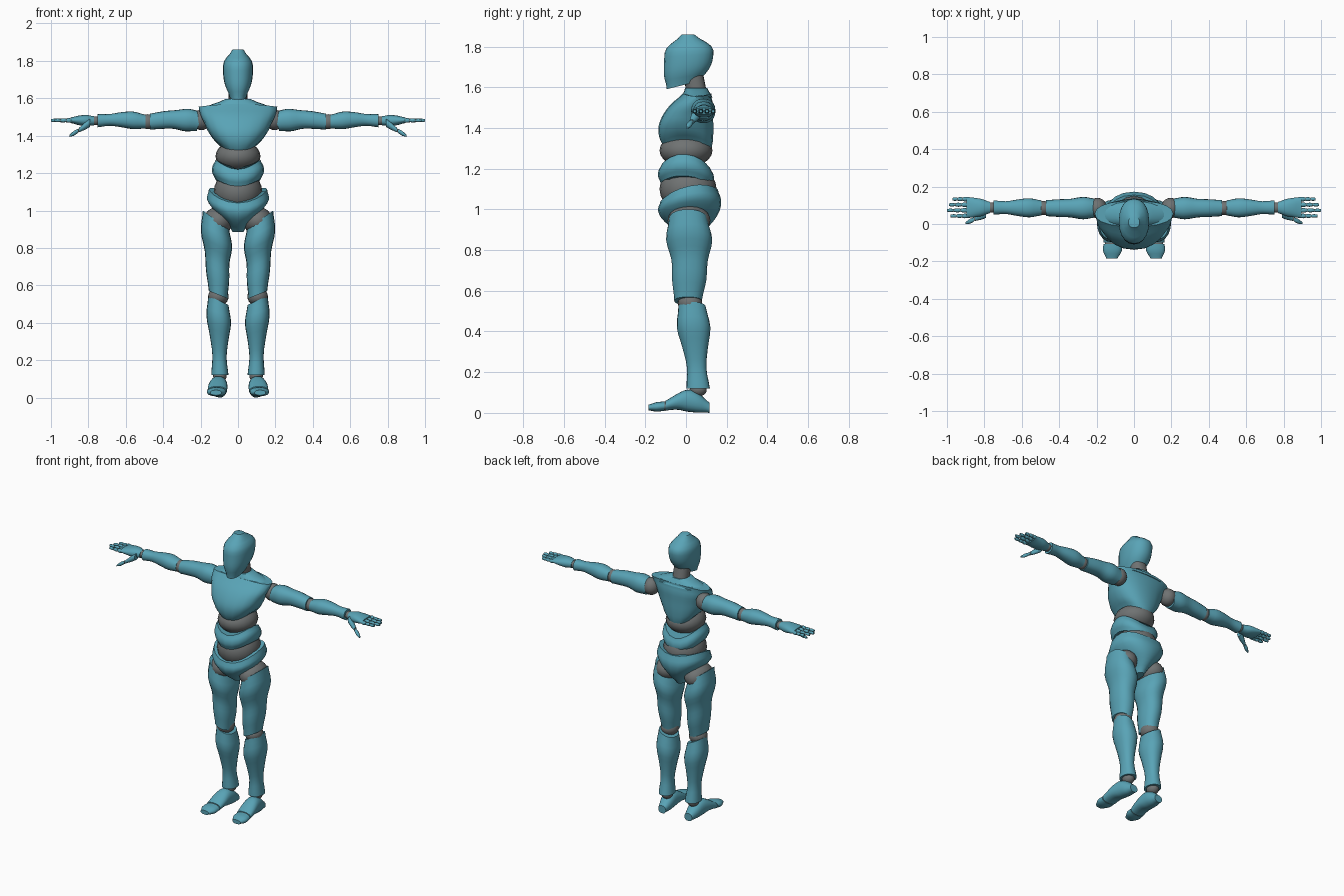
import bpy
import bmesh
from math import cos, sin, pi, copysign, radians
from mathutils import Vector, Matrix

default_cube = bpy.data.objects.get("Cube")
if default_cube:
    bpy.data.objects.remove(default_cube, do_unlink=True)

X, Y, Z = range(3)
LEVEL = (0, 0, 0)


def make_material(name, colour):
    material = bpy.data.materials.new(name)
    material.use_nodes = True
    material.diffuse_color = colour
    material.node_tree.nodes["Principled BSDF"].inputs["Base Color"].default_value = colour
    return material


teal = make_material("teal shell", (.1, .37, .47, 1))
grey = make_material("grey joint", (.16, .17, .17, 1))


def finish(bm, name, material):
    bmesh.ops.recalc_face_normals(bm, faces=bm.faces)
    mesh = bpy.data.meshes.new(name)
    bm.to_mesh(mesh)
    bm.free()
    mesh.materials.append(material)
    part = bpy.data.objects.new(name, mesh)
    bpy.context.collection.objects.link(part)
    bpy.ops.object.select_all(action="DESELECT")
    part.select_set(True)
    bpy.context.view_layer.objects.active = part
    bpy.ops.object.shade_smooth_by_angle(angle=radians(42))


def spline(sizes, position):
    """Smooth curve through evenly spaced sizes, position running from 0 to 1."""
    last = len(sizes) - 1
    i = min(int(position * last), last - 1)
    f = position * last - i
    start, end = sizes[i], sizes[i + 1]
    pull_in = (end - sizes[max(i - 1, 0)]) / 2
    pull_out = (sizes[min(i + 2, last)] - start) / 2
    delta = end - start
    return (start + pull_in * f + (delta * 3 - pull_in * 2 - pull_out) * f ** 2
            + (pull_in + pull_out - delta * 2) * f ** 3)


def shell(name, start, end, widths, depths=None, ratio=1, axis=Z, bow=0,
          start_cut=LEVEL, end_cut=LEVEL, material=teal, side=1, count=20):
    """Skin oval rings from start to end; each cut is (side slope, depth slope, side arch)."""
    depths = depths or [width * ratio for width in widths]
    across, deep = [i for i in range(3) if i != axis]
    start, end = Vector(start), Vector(end)
    bm = bmesh.new()
    rings = []
    steps = (len(widths) - 1) * 3
    for step in range(steps + 1):
        f = step / steps
        centre = start.lerp(end, f)
        centre[deep] += bow * sin(pi * f)
        cut = Vector(start_cut).lerp(Vector(end_cut), f)
        width, depth = spline(widths, f), spline(depths, f)
        ring = []
        for k in range(count):
            angle = 2 * pi * k / count
            u, v = (copysign(abs(w) ** .9, w) for w in (cos(angle), sin(angle)))
            point = centre.copy()
            point[across] += width * u
            point[deep] += depth * v
            point[axis] += cut.dot((u, v, u * u))
            point.x *= side
            ring.append(bm.verts.new(point))
        rings.append(ring)
    for low, high in zip(rings, rings[1:]):
        for k in range(count):
            n = (k + 1) % count
            bm.faces.new((low[k], low[n], high[n], high[k]))
    bm.faces.new(rings[0])
    bm.faces.new(rings[-1])
    finish(bm, name, material)


def ball(name, centre, size, side=1):
    bm = bmesh.new()
    place = Matrix.Translation((centre[X] * side, centre[Y], centre[Z]))
    bmesh.ops.create_uvsphere(bm, u_segments=20, v_segments=12, radius=1,
                              matrix=place @ Matrix.Diagonal((*size, 1)))
    finish(bm, name, grey)


# Head and neck
shell("head", (0, -.015, 1.61), (0, .01, 1.86), bow=.015, start_cut=(0, .02, 0),
      widths=(.045, .07, .08, .075, .03), depths=(.08, .11, .12, .11, .03))
shell("neck", (0, .06, 1.54), (0, .035, 1.66), (.05, .05), material=grey)

# Torso shells, with lower edges arching up at the sides
shell("chest", (0, .01, 1.28), (0, .055, 1.57), bow=-.03,
      widths=(.085, .13, .16, .18, .2, .21), depths=(.11, .13, .135, .125, .105, .07),
      start_cut=(0, -.01, .055), end_cut=(0, 0, -.015))
shell("collar", (0, .055, 1.55), (0, .05, 1.595), (.18, .07), (.075, .055))
ball("upper_abdomen", (0, 0, 1.29), (.12, .13, .085))
shell("waist_band", (0, 0, 1.12), (0, 0, 1.21),
      widths=(.12, .137, .137, .12), depths=(.125, .137, .135, .12),
      start_cut=(0, -.01, .045), end_cut=(0, -.01, .06))
ball("lower_abdomen", (0, .01, 1.1), (.13, .14, .12))
shell("pelvis", (0, .025, .885), (0, .015, 1.07),
      widths=(.03, .065, .125, .165, .155), depths=(.06, .11, .145, .155, .14),
      end_cut=(0, .03, .045))

for label, side in (("left", 1), ("right", -1)):
    def limb(part, *path, **options):
        shell(label + "_" + part, *path, side=side, **options)

    def joint(part, centre, size):
        ball(label + "_" + part, centre, size, side)

    # Leg
    joint("hip_joint", (.105, .015, .945), (.08, .105, .075))
    limb("thigh", (.106, .01, .55), (.118, .01, .95), (.05, .062, .066, .084, .07),
         ratio=1.35, bow=.008, start_cut=(.02, 0, 0), end_cut=(.05, 0, 0))
    joint("knee_joint", (.105, .02, .54), (.055, .06, .05))
    limb("shin", (.097, .06, .12), (.105, .03, .52), (.046, .038, .05, .066, .054),
         ratio=1.25, end_cut=(.025, 0, 0))
    joint("ankle_joint", (.097, .06, .115), (.036, .042, .035))
    limb("foot", (.112, -.1, .035), (.097, .115, .025), axis=Y, bow=.03,
         widths=(.051, .052, .048, .043, .028), depths=(.025, .038, .054, .048, .025))
    limb("toe_joint", (.113, -.12, .032), (.113, -.09, .035), (.043, .043),
         ratio=.5, axis=Y, material=grey)
    limb("toes", (.118, -.185, .026), (.113, -.106, .033), (.03, .05, .05),
         ratio=.46, axis=Y)

    # Arm
    joint("shoulder_joint", (.195, .085, 1.485), (.05, .055, .055))
    limb("upper_arm", (.205, .085, 1.475), (.47, .085, 1.475), (.05, .06, .05, .047, .043),
         axis=X, bow=.012, start_cut=(0, -.015, 0))
    joint("elbow_joint", (.483, .085, 1.475), (.04, .038, .04))
    limb("forearm", (.494, .086, 1.475), (.75, .088, 1.48), (.04, .051, .044, .034, .038),
         ratio=.92, axis=X, bow=.008)
    joint("wrist_joint", (.762, .088, 1.48), (.028, .028, .024))

    # Hand, with three short segments to each finger
    limb("palm", (.77, .088, 1.48), (.895, .088, 1.483), axis=X,
         widths=(.03, .045, .052, .056), depths=(.024, .03, .025, .015))
    for i, (finger, reach) in enumerate((("index", .09), ("middle", .11),
                                         ("ring", .1), ("little", .08))):
        knuckle = Vector((.89, .043 + .03 * i, 1.482))
        tip = knuckle + Vector((reach, 0, 0))
        limb(finger + "_core", knuckle, knuckle.lerp(tip, .9), (.008, .006),
             axis=X, material=grey, count=8)
        for segment in range(3):
            radius = .0125 - .0015 * segment
            limb(finger + "_segment", knuckle.lerp(tip, segment / 3 + .01),
                 knuckle.lerp(tip, (segment + 1) / 3 - .02 * (segment < 2)),
                 [radius * scale for scale in (.8, 1, .75)], axis=X, count=10)
    limb("thumb_base", (.79, .055, 1.47), (.85, .028, 1.43), (.022, .019, .012),
         axis=X, count=12)
    limb("thumb_joint", (.845, .03, 1.433), (.862, .021, 1.421), (.009, .009),
         axis=X, material=grey, count=8)
    limb("thumb_tip", (.855, .024, 1.426), (.9, .005, 1.4), (.011, .013, .006),
         axis=X, count=12)
